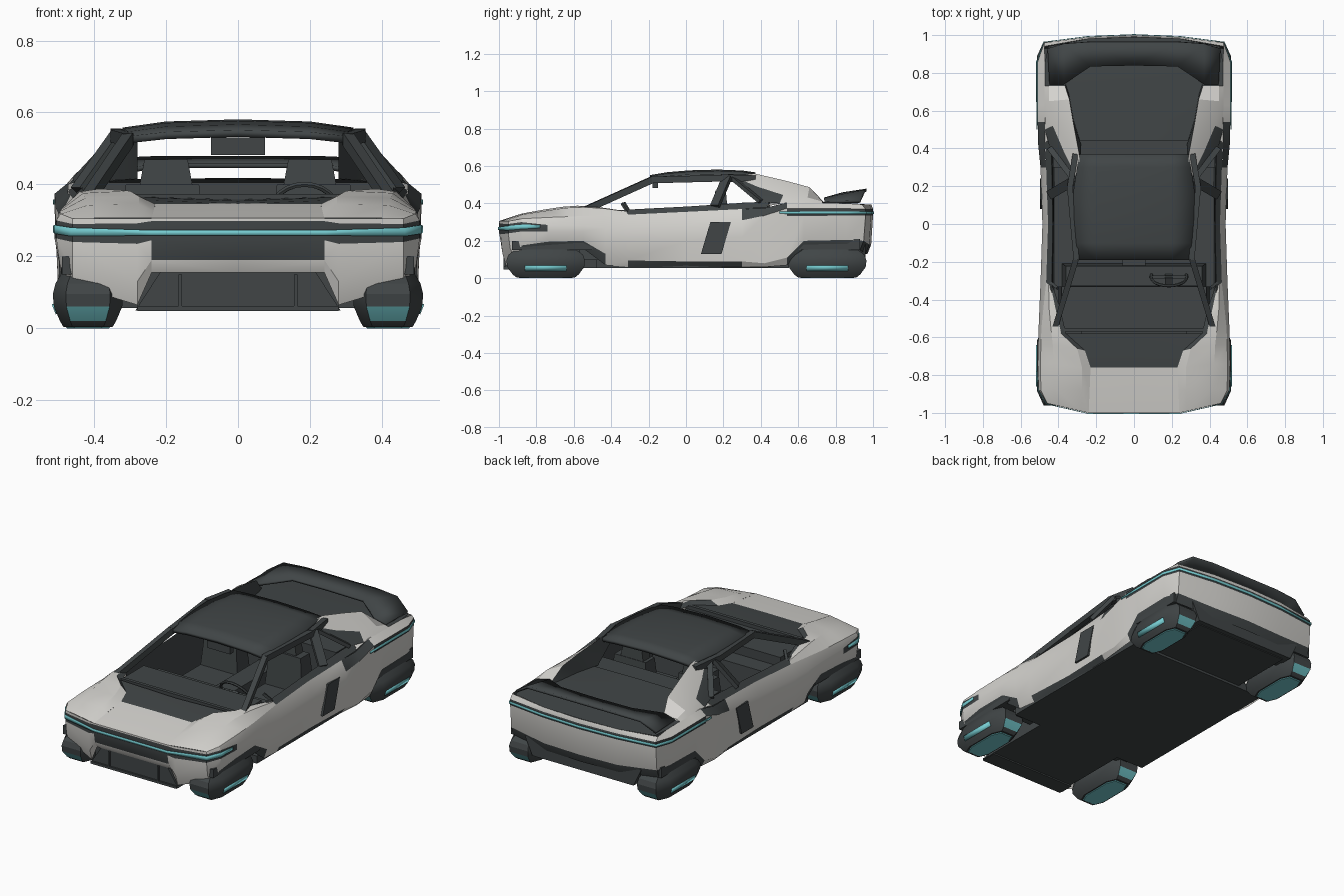
import bpy, bmesh, math
from mathutils import Vector


def colour(name, rgb):
    m = bpy.data.materials.new(name)
    m.diffuse_color = (*rgb, 1)
    return m


MATS = [colour("pale_paint", (0.66, 0.65, 0.62)),
        colour("dark_grey", (0.052, 0.06, 0.062)),
        colour("teal_glow", (0.18, 0.60, 0.63))]
W, D, T = 0, 1, 2


def finish(name, bm, mirror=True, thick=0, mirror_y=False):
    bmesh.ops.recalc_face_normals(bm, faces=bm.faces)
    me = bpy.data.meshes.new(name)
    bm.to_mesh(me)
    bm.free()
    for m in MATS:
        me.materials.append(m)
    ob = bpy.data.objects.new(name, me)
    bpy.context.collection.objects.link(ob)
    if mirror:
        ob.modifiers.new("mirror", 'MIRROR')
    if thick:
        s = ob.modifiers.new("thickness", 'SOLIDIFY')
        s.thickness, s.offset = thick, 0
    return ob


def grid(name, rows, rule, **kw):
    """Skin rows of points; rule(row, column) gives the colour."""
    bm = bmesh.new()
    v = [[bm.verts.new(p) for p in r] for r in rows]
    for i in range(len(v) - 1):
        for j in range(len(v[0]) - 1):
            f = bm.faces.new((v[i][j], v[i + 1][j], v[i + 1][j + 1], v[i][j + 1]))
            f.material_index = rule(i, j)
    return finish(name, bm, **kw)


def solid(name, rings, rule, **kw):
    """Closed rings joined in order and capped; rule(normal, centre)."""
    bm = bmesh.new()
    v = [[bm.verts.new(p) for p in r] for r in rings]
    n = len(v[0])
    for a, b in zip(v, v[1:]):
        for k in range(n):
            bm.faces.new((a[k], a[(k + 1) % n], b[(k + 1) % n], b[k]))
    bm.faces.new(v[0])
    bm.faces.new(v[-1])
    bmesh.ops.recalc_face_normals(bm, faces=bm.faces)
    for f in bm.faces:
        f.material_index = rule(f.normal, f.calc_center_median())
    return finish(name, bm, **kw)


def block(name, lo, hi, mat=D, taper=(1, 1), mirror=False):
    cx, cy = (lo[0] + hi[0]) / 2, (lo[1] + hi[1]) / 2
    hx, hy = (hi[0] - lo[0]) / 2, (hi[1] - lo[1]) / 2
    q = ((-1, -1), (1, -1), (1, 1), (-1, 1))
    rings = [[(cx + a * hx * s, cy + b * hy * t, z) for a, b in q]
             for z, s, t in ((lo[2], 1, 1), (hi[2], *taper))]
    return solid(name, rings, lambda n, c: mat, mirror=mirror)


def bar(name, a, b, w, h, mirror=True):
    a, b = Vector(a), Vector(b)
    r = (b - a).to_track_quat('Z', 'X')
    q = ((-w, -h), (w, -h), (w, h), (-w, h))
    rings = [[p + r @ Vector((x / 2, y / 2, 0)) for x, y in q] for p in (a, b)]
    return solid(name, rings, lambda n, c: D, mirror=mirror)


# Body shell: stations around the plan (x, y, bottom, trim, strip low, strip high, top, top inset)
front = [(0, -1, .155, .19, .245, .298, .306, 0), (.24, -1, .155, .19, .245, .298, .306, 0),
         (.28, -.991, .065, .13, .235, .292, .305, 0), (.46, -.95, .12, .16, .24, .29, .305, 0),
         (.505, -.88, .14, .175, .25, .30, .318, .012), (.51, -.74, .16, .195, .25, .285, .325, .015),
         (.505, -.55, .16, .20, .25, .28, .333, .015), (.50, -.43, .07, .13, .20, .27, .337, .022),
         (.495, -.31, .06, .095, .20, .27, .34, .03)]
rear = [(.485, 0, .06, .09, .20, .28, .355, .03), (.495, .3, .06, .09, .22, .31, .37, .03),
        (.507, .42, .06, .08, .25, .335, .375, .035), (.51, .54, .07, .11, .332, .374, .405, .038),
        (.51, .63, .16, .20, .333, .373, .405, .04), (.51, .86, .16, .205, .335, .372, .40, .04),
        (.475, .96, .15, .20, .335, .37, .395, .02), (.24, .99, .13, .18, .335, .37, .393, .008),
        (0, 1, .13, .18, .335, .37, .393, .008)]
shell = front + rear
rows = []
for x, y, z0, z1, s0, s1, top, inset in shell:
    row = []
    for z, d in zip((z0, z1, s0, s1, top), (.03, .01, 0, 0, inset)):
        if x < .48:
            row.append((x, y - math.copysign(d, y), z))
        else:
            row.append((x - d, y, z))
    rows.append(row)


def shell_colour(i, j):
    if j == 0:
        return D if 4 <= i <= 6 or 8 <= i <= 9 or i >= 12 else W
    if j == 1:
        return D if i == 0 else W
    if j == 2:
        return D if i < 5 or i >= 11 else W
    return D if j == 3 and i in (10, 11) else W


grid("body_shell", rows, lambda i, j: W if j == 2 and i == 11 else
     (D if j == 3 and i == 11 else
      shell_colour(i, j) if j < 2 else
      (D if j == 2 and (i < 5 or i >= 12) else (D if j == 3 and i == 10 else W))))

# Light strips as thin plates just outside the shell
for name, path in (("front_light", [(0, -1.0, .258, .273), (.24, -1.0, .258, .273), (.46, -.95, .256, .28),
                                    (.505, -.88, .263, .287), (.51, -.78, .268, .285)]),
                   ("rear_light", [(.51, .50, .345, .356), (.51, .63, .344, .358), (.51, .86, .344, .358),
                                   (.475, .96, .344, .358), (.24, .99, .344, .358), (0, 1, .344, .358)])):
    grid(name, [[(x + (.003 if x else 0), y + math.copysign(.003, y) * (x < .5), z) for z in (a, b)]
                for x, y, a, b in path], lambda i, j: T, thick=.004)

# Hood centre and raised fenders
inner = [(.24, -1, .306), (.23, -.76, .345), (.26, -.67, .356), (.36, -.58, .368)]
grid("hood", [[(0, -1, .306), inner[0]], [(0, -.76, .347), inner[1]], [(0, -.67, .354), inner[2]],
              [(0, -.58, .358), inner[3]]], lambda i, j: W if i == 0 else D)
grid("fender", [
    [inner[0], (.28, -.991, .306), (.40, -.963, .306), (.46, -.95, .305)],
    [(.235, -.88, .326), (.275, -.88, .345), (.42, -.87, .342), (.493, -.88, .318)],
    [inner[1], (.275, -.76, .367), (.425, -.74, .362), (.495, -.74, .325)],
    [inner[2], (.30, -.66, .382), (.43, -.64, .376), (.493, -.64, .329)],
    [inner[3], (.385, -.58, .388), (.44, -.55, .380), (.49, -.55, .333)],
    [(.39, -.45, .372), (.415, -.45, .378), (.45, -.44, .373), (.478, -.43, .337)],
    [(.43, -.33, .36), (.44, -.33, .36), (.452, -.32, .357), (.465, -.31, .34)]],
    lambda i, j: D if j == 0 and i > 2 else W)

# Dark belt line turning down into the door cards
grid("belt_and_door_card", [[(x, y, z), (xi, y, zi), (xi - .005, y, zi - .03), (.42, y, .09)]
     for x, y, z, xi, zi in ((.478, -.43, .337, .435, .362), (.465, -.31, .34, .435, .367),
                             (.455, 0, .355, .43, .383), (.465, .3, .37, .435, .403),
                             (.472, .44, .38, .44, .41))], lambda i, j: D)

# Rear deck and wing
grid("rear_deck", [[(0, .44, .418), (.34, .44, .415), (.472, .43, .385)],
                   [(0, .55, .414), (.36, .55, .412), (.472, .54, .405)],
                   [(0, .73, .408), (.37, .73, .407), (.47, .73, .403)],
                   [(0, .87, .402), (.30, .87, .402), (.47, .86, .40)],
                   [(0, .99, .393), (.24, .982, .393), (.455, .94, .395)]],
     lambda i, j: W if j == 1 and i < 2 else D)
grid("rear_wing", [[(0, .84, .452), (0, .965, .472)], [(.23, .835, .452), (.23, .965, .472)],
                   [(.37, .74, .425), (.37, .955, .466)], [(.445, .74, .405), (.455, .93, .41)]],
     lambda i, j: D, thick=.014)

# Roof, pillars, rails
grid("roof", [[(0, y, a), (.2, y, a - .006), (x, y, b)] for y, a, x, b in
              ((-.19, .542, .29, .526), (-.10, .557, .305, .537), (.02, .567, .315, .545),
               (.17, .571, .32, .548), (.30, .566, .30, .547), (.37, .556, .285, .544))],
     lambda i, j: D, thick=.02)
bar("front_pillar", (.415, -.54, .365), (.305, -.18, .527), .035, .03)
bar("roof_rail", (.305, -.19, .525), (.34, .2, .535), .035, .03)
bar("rear_rail", (.34, .19, .535), (.31, .37, .53), .04, .03)
bar("middle_pillar", (.445, .155, .385), (.335, .22, .54), .022, .05)
bar("quarter_window_bar", (.33, .25, .535), (.445, .40, .41), .02, .03)
bar("window_post", (.405, -.34, .40), (.44, -.31, .355), .015, .015)
bar("windscreen_sill", (-.39, -.56, .358), (.39, -.56, .358), .03, .02, mirror=False)

# Sloping rear buttresses beside the open rear window
grid("rear_buttress", [
    [(.28, .25, .545), (.285, .25, .556), (.30, .24, .550), (.315, .25, .54)],
    [(.28, .42, .415), (.29, .37, .559), (.37, .38, .49), (.445, .40, .408)],
    [(.32, .55, .412), (.32, .53, .522), (.43, .52, .445), (.472, .50, .40)],
    [(.345, .69, .408), (.342, .66, .487), (.45, .65, .432), (.474, .65, .404)],
    [(.36, .74, .405), (.365, .73, .415), (.45, .73, .41), (.474, .73, .402)]],
    lambda i, j: D if j == 0 or (j == 2 and i < 2) else W)

# Door intake plate
yz = [(.08, .13), (.19, .13), (.24, .30), (.13, .30)]
solid("door_intake", [[(x, y, z) for y, z in yz] for x in (.485, .497)], lambda n, c: D, mirror=True)

# Underbody, bumpers
block("floor", (-.46, -.48, .056), (.46, .55, .10))
block("front_underbody", (-.28, -.93, .056), (.28, -.45, .24))
block("rear_underbody", (-.30, .5, .07), (.30, .93, .30))
block("wheel_well_front", (.26, -.93, .15), (.49, -.5, .20), mirror=True)
block("wheel_well_rear", (.26, .56, .15), (.49, .93, .21), mirror=True)
block("front_grille", (-.285, -.965, .05), (.285, -.88, .16), taper=(.75, 1))
block("grille_fin", (.155, -.975, .06), (.165, -.95, .15), mirror=True)
block("front_splitter", (-.28, -.975, .048), (.28, -.88, .062))
block("rear_diffuser", (-.33, .85, .075), (.33, .96, .18), taper=(1.15, 1))

# Hover pods: chamfered plan lofted upward, glowing undersides
for place, cy in (("front", -.75), ("rear", .755)):
    def ring(z, s, t, cx=.417):
        plan = ((-.095, -.13), (-.06, -.21), (.06, -.21), (.095, -.13),
                (.095, .13), (.06, .21), (-.06, .21), (-.095, .13))
        return [(cx + x * s, cy + y * t, z) for x, y in plan]
    solid(place + "_hover_pod", [ring(.004, .72, .74), ring(.02, .82, .84), ring(.06, 1, .98), ring(.095, 1.03, 1),
                                 ring(.125, .95, .95), ring(.165, .7, .7)],
          lambda n, c: T if abs(n.y) > .7 and .015 < c.z < .06 else D, mirror=True)
    solid(place + "_pod_underglow", [ring(0, .62, .66), ring(.006, .66, .70)], lambda n, c: T, mirror=True)
    grid(place + "_pod_side_glow", [[(.503, y, .04), (.514, y, .068)] for y in (cy - .11, cy + .11)],
         lambda i, j: T, thick=.008)

# Interior
block("dashboard", (-.40, -.57, .10), (.40, -.33, .352), taper=(.96, 1))
block("instrument_shelf", (-.38, -.34, .10), (.38, -.21, .30), taper=(.95, .8))
block("centre_console", (-.06, -.25, .10), (.06, .28, .24))
block("seat_cushion", (.09, -.08, .10), (.33, .18, .20), mirror=True)
block("seat_back", (.09, .12, .19), (.33, .24, .40), taper=(.85, .7), mirror=True)
block("headrest", (.125, .15, .39), (.275, .22, .47), taper=(.8, .8), mirror=True)
block("rear_bulkhead", (-.43, .30, .10), (.43, .45, .405))
block("mirror", (-.075, -.18, .482), (.075, -.15, .53))
bpy.ops.mesh.primitive_torus_add(major_radius=.095, minor_radius=.008, major_segments=24, minor_segments=6,
                                 location=(.185, -.28, .318), rotation=(math.radians(-60), 0, 0))
wheel = bpy.context.object
wheel.name = "steering_wheel"
wheel.data.materials.append(MATS[D])
bar("steering_spoke", (.095, -.28, .318), (.275, -.28, .318), .02, .015, mirror=False)
bar("steering_column", (.185, -.36, .27), (.185, -.275, .32), .04, .04, mirror=False)

# Soft shading with crisp creases
for ob in bpy.data.objects:
    ob.select_set(True)
bpy.ops.object.shade_smooth_by_angle(angle=math.radians(25))
